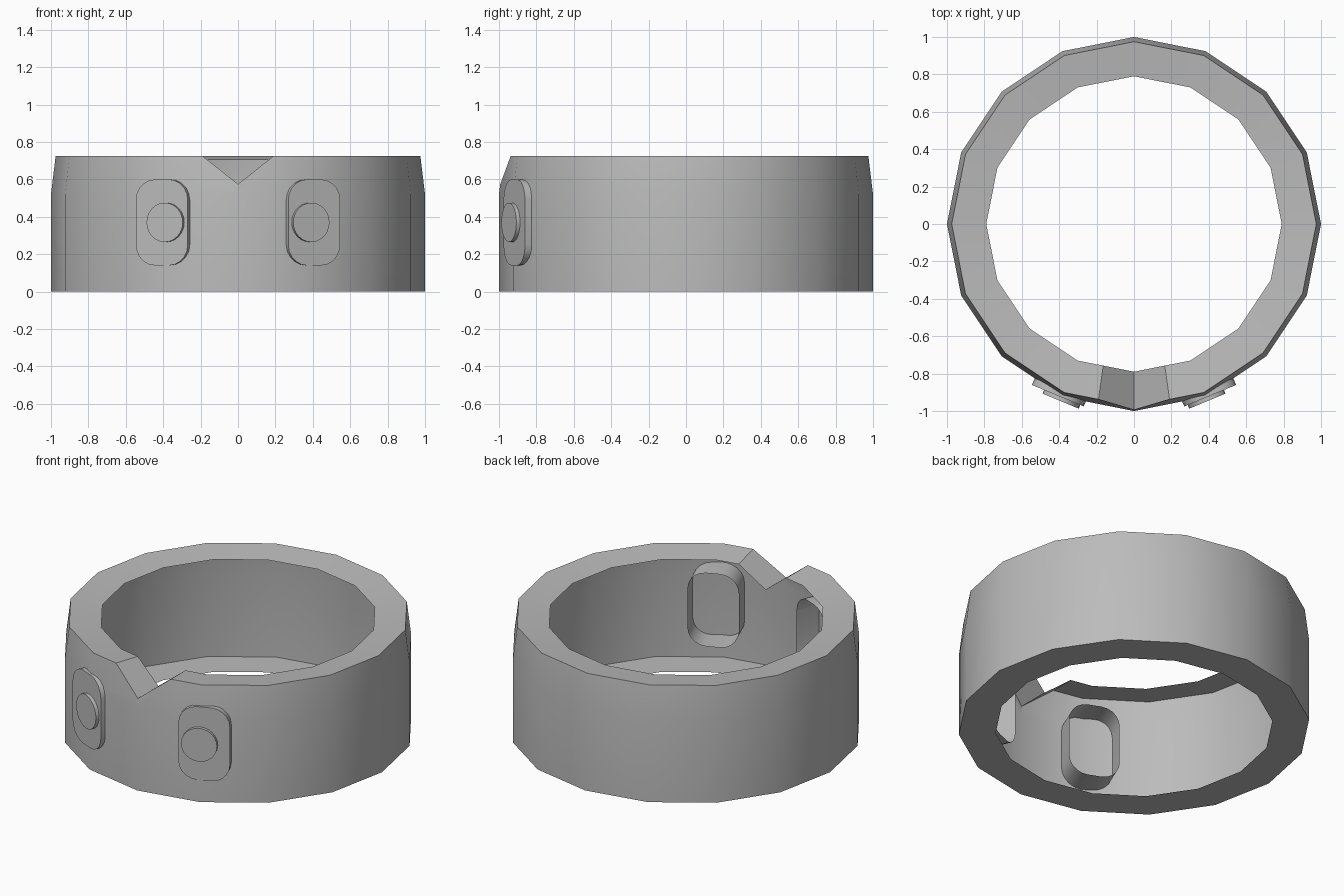
import bpy, bmesh, math
from mathutils import Matrix, Vector

cube = bpy.data.objects.get("Cube")
if cube:
    bpy.data.objects.remove(cube, do_unlink=True)

grey = bpy.data.materials.new("plain grey")
grey.use_nodes = True
grey.diffuse_color = (0.5, 0.5, 0.5, 1)
grey.node_tree.nodes["Principled BSDF"].inputs["Base Color"].default_value = (0.5, 0.5, 0.5, 1)

SIDES = 16
Z_EYE = 0.37


def add_object(name, bm):
    bmesh.ops.recalc_face_normals(bm, faces=bm.faces[:])
    mesh = bpy.data.meshes.new(name)
    bm.to_mesh(mesh)
    bm.free()
    mesh.materials.append(grey)
    obj = bpy.data.objects.new(name, mesh)
    bpy.context.collection.objects.link(obj)
    return obj


def smooth(obj):
    bpy.ops.object.select_all(action="DESELECT")
    obj.select_set(True)
    bpy.context.view_layer.objects.active = obj
    bpy.ops.object.shade_smooth_by_angle(angle=math.radians(30))


def capped_prism(name, outline, depth, matrix):
    """Extrude an outline along z from 0 to depth, leaving the near end open."""
    bm = bmesh.new()
    near = [bm.verts.new((u, v, 0)) for u, v in outline]
    far = [bm.verts.new((u, v, depth)) for u, v in outline]
    count = len(outline)
    for i in range(count):
        j = (i + 1) % count
        bm.faces.new((near[i], near[j], far[j], far[i]))
    bm.faces.new(far)
    bm.transform(matrix)
    obj = add_object(name, bm)
    smooth(obj)
    return obj


def rounded_rect(half_w, half_h, radius, steps=5):
    points = []
    for q, (sx, sy) in enumerate(((1, 1), (-1, 1), (-1, -1), (1, -1))):
        for k in range(steps + 1):
            a = (q + k / steps) * math.pi / 2
            points.append((sx * (half_w - radius) + radius * math.cos(a),
                           sy * (half_h - radius) + radius * math.sin(a)))
    return points


def circle(radius, steps=24):
    return [(radius * math.cos(math.tau * i / steps),
             radius * math.sin(math.tau * i / steps)) for i in range(steps)]


# Band: sixteen-sided ring turned from a profile
profile = [(1, 0), (1, 0.52), (0.975, 0.725), (0.79, 0.705), (0.79, 0)]
bm = bmesh.new()
rings = []
for i in range(SIDES):
    a = math.tau * i / SIDES
    rings.append([bm.verts.new((r * math.cos(a), r * math.sin(a), z)) for r, z in profile])
for i in range(SIDES):
    one, two = rings[i], rings[(i + 1) % SIDES]
    for j in range(len(profile)):
        k = (j + 1) % len(profile)
        bm.faces.new((one[j], two[j], two[k], one[k]))
band = add_object("band", bm)

# Front notch: V-shaped cutter
bm = bmesh.new()
section = [(0, 0.575), (0.38, 0.875), (-0.38, 0.875)]
ends = [[bm.verts.new((x, y, z)) for x, z in section] for y in (-1.2, -0.5)]
for end in ends:
    bm.faces.new(end)
for i in range(3):
    j = (i + 1) % 3
    bm.faces.new((ends[0][i], ends[0][j], ends[1][j], ends[1][i]))
cutter = add_object("notch_cutter", bm)
cut = band.modifiers.new("notch", "BOOLEAN")
cut.operation = "DIFFERENCE"
cut.solver = "EXACT"
cut.object = cutter
bpy.context.view_layer.objects.active = band
bpy.ops.object.modifier_apply(modifier=cut.name)
bpy.data.objects.remove(cutter, do_unlink=True)

# Hollow band: drop the inner wall and keep the top and bottom rims
bm = bmesh.new()
bm.from_mesh(band.data)
inner = [f for f in bm.faces if all(v.co.xy.length < 0.792 for v in f.verts)]
bmesh.ops.delete(bm, geom=inner, context="FACES")
bm.to_mesh(band.data)
bm.free()
smooth(band)

# Eyes: rounded plate open towards the inside, with a raised round button
for side, label in ((1, "left"), (-1, "right")):
    angle = side * math.tau / SIDES
    out = Vector((math.sin(angle), -math.cos(angle), 0))
    across = Vector((math.cos(angle), math.sin(angle), 0))
    up = Vector((0, 0, 1))

    def placed(distance, shift):
        spot = out * distance + across * shift * side + up * Z_EYE
        return Matrix((across, up, out)).transposed().to_4x4().copy(), spot

    turn, spot = placed(0.825, 0.025)
    capped_prism(label + "_eye_plate", rounded_rect(0.15, 0.23, 0.11), 0.179,
                 Matrix.Translation(spot) @ turn)
    turn, spot = placed(1.0, 0)
    capped_prism(label + "_eye_button", circle(0.105), 0.025,
                 Matrix.Translation(spot) @ turn)
